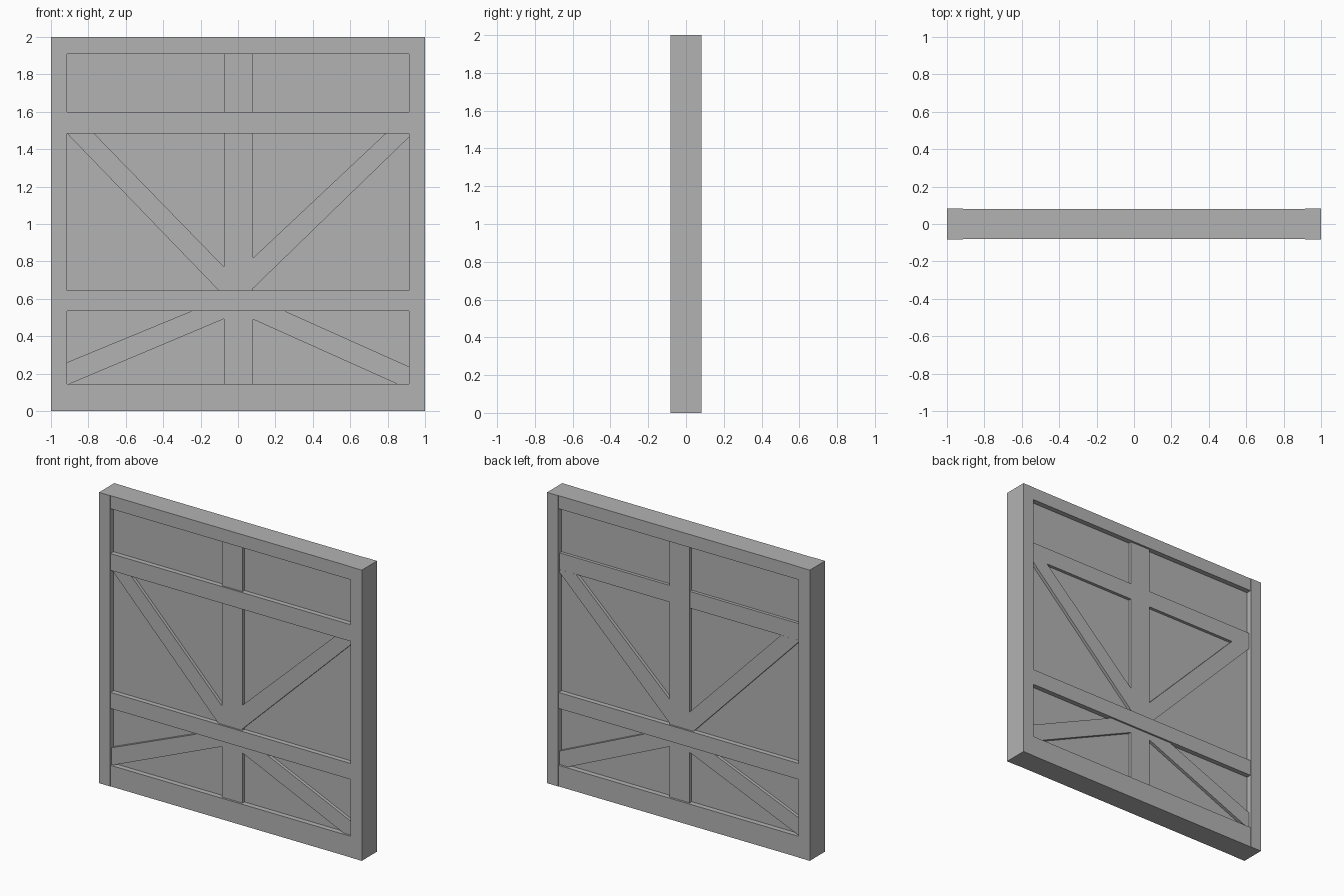
import bpy
import bmesh

# Remove the default cube
cube = bpy.data.objects.get("Cube")
if cube:
    bpy.data.objects.remove(cube, do_unlink=True)

# Single flat grey
grey = bpy.data.materials.new("plain_grey")
grey.use_nodes = True
GREY = (0.45, 0.45, 0.45, 1)
grey.diffuse_color = GREY
grey.node_tree.nodes["Principled BSDF"].inputs["Base Color"].default_value = GREY


def slab(name, outline, front, back):
    """Extrude an x-z outline from y = -front to y = back."""
    bm = bmesh.new()
    face = bm.faces.new([bm.verts.new((x, -front, z)) for x, z in outline])
    ext = bmesh.ops.extrude_face_region(bm, geom=[face])
    moved = [v for v in ext["geom"] if isinstance(v, bmesh.types.BMVert)]
    bmesh.ops.translate(bm, verts=moved, vec=(0, front + back, 0))
    bmesh.ops.recalc_face_normals(bm, faces=bm.faces)
    mesh = bpy.data.meshes.new(name)
    bm.to_mesh(mesh)
    bm.free()
    mesh.materials.append(grey)
    obj = bpy.data.objects.new(name, mesh)
    bpy.context.collection.objects.link(obj)
    return obj


def board(name, x0, x1, z0, z1, front, back):
    return slab(name, [(x0, z0), (x1, z0), (x1, z1), (x0, z1)], front, back)


# Half thicknesses, from the frame inwards
FRAME, RAIL, BAR, POST, PANEL = 0.083, 0.081, 0.079, 0.067, 0.045
IN = 0.915

# Outer frame
board("right_stile", -1, -IN, 0, 2, FRAME, FRAME)
board("left_stile", IN, 1, 0, 2, FRAME, FRAME)
board("top_rail", -IN, IN, 1.91, 2, RAIL, RAIL)
board("bottom_rail", -IN, IN, 0, 0.145, RAIL, RAIL)

# Recessed panel
board("panel", -IN, IN, 0.145, 1.91, PANEL, PANEL)

# Cross bars and centre post; the post covers the upper bar at the back
board("upper_cross_bar", -IN, IN, 1.485, 1.6, BAR, POST - 0.001)
board("lower_cross_bar", -IN, IN, 0.535, 0.645, BAR, BAR)
board("centre_post", -0.075, 0.08, 0.145, 1.91, POST, POST)

# Diagonal braces, ending inside the bars and the post
BRACE = POST - 0.0005
braces = {
    "upper_right_brace": [(-0.915, 1.485), (-0.77, 1.485), (-0.05, 0.745),
                          (-0.05, 0.6), (-0.06, 0.6)],
    "upper_left_brace": [(0.915, 1.465), (0.915, 1.485), (0.79, 1.485),
                         (0.05, 0.79), (0.05, 0.626)],
    "lower_right_brace": [(-0.915, 0.145), (-0.9, 0.145), (-0.05, 0.503),
                          (-0.05, 0.6), (-0.09, 0.6), (-0.915, 0.26)],
    "lower_left_brace": [(0.915, 0.145), (0.85, 0.145), (0.05, 0.504),
                         (0.05, 0.6), (0.105, 0.6), (0.915, 0.237)],
}
for name, outline in braces.items():
    slab(name, outline, BRACE, BRACE)
